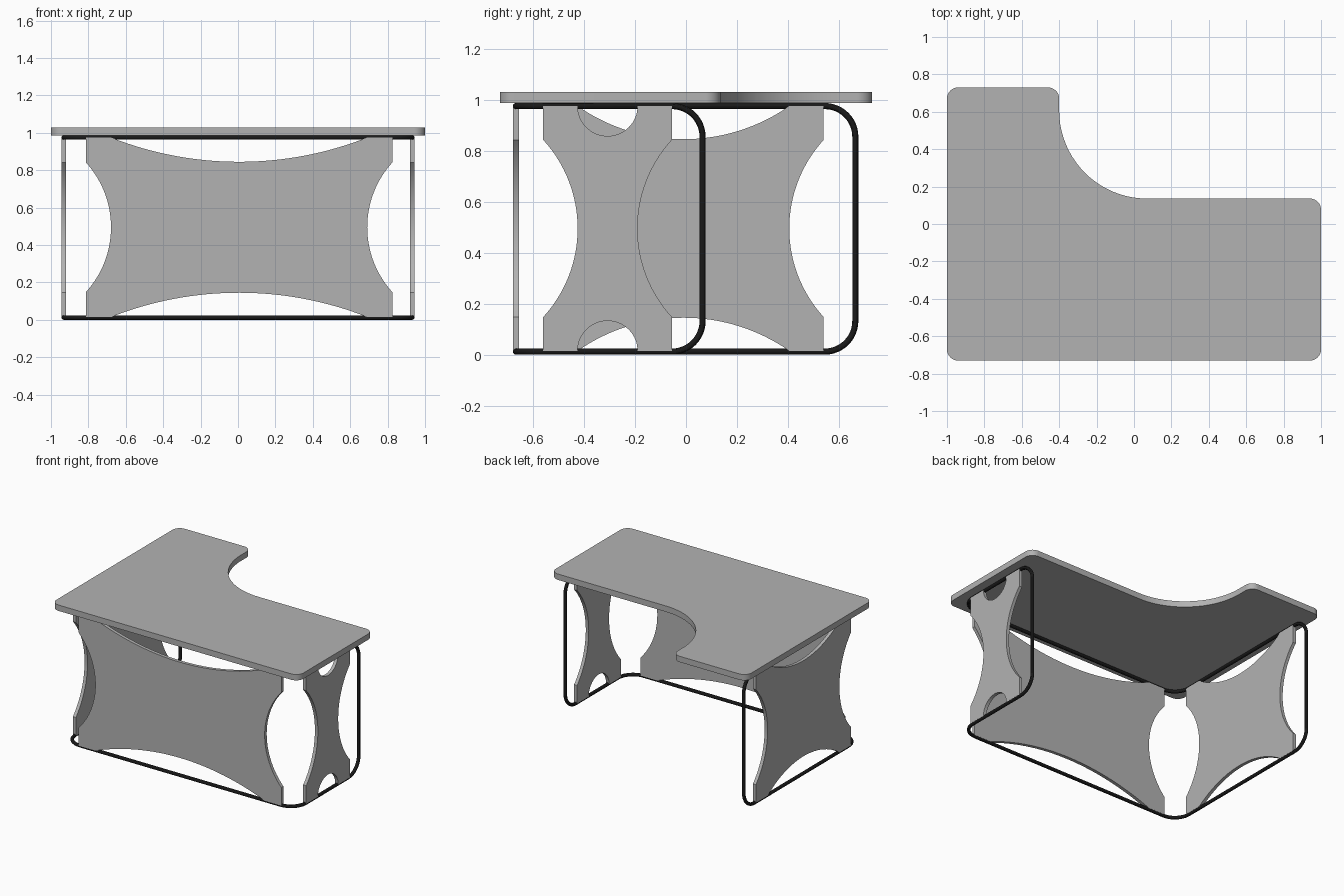
import bpy, bmesh, math
from mathutils import Vector, Matrix

cube = bpy.data.objects.get("Cube")
if cube:
    bpy.data.objects.remove(cube, do_unlink=True)


def material(name, value):
    m = bpy.data.materials.new(name)
    m.use_nodes = True
    color = (value, value, value, 1)
    m.diffuse_color = color
    m.node_tree.nodes["Principled BSDF"].inputs["Base Color"].default_value = color
    return m


GREY = material("light grey board", 0.45)
BLACK = material("black steel", 0.01)


def fillet(corners, steps=10):
    """Round the right-angled corners of a closed path of (point, radius)."""
    path, n = [], len(corners)
    for i, (p, r) in enumerate(corners):
        p = Vector(p)
        a = (Vector(corners[i - 1][0]) - p).normalized()
        b = (Vector(corners[(i + 1) % n][0]) - p).normalized()
        for k in range(steps + 1):
            t = math.pi / 2 * k / steps
            path.append(p + r * (a + b - b * math.cos(t) - a * math.sin(t)))
    return path


def bow(start, end, sag, steps=32):
    """Circular arc from start to end, bulging to the left of travel."""
    start, end = Vector(start), Vector(end)
    half = (end - start) / 2
    c = half.length
    along, side = half.normalized(), Vector((-half.y, half.x)).normalized()
    r = (c * c + sag * sag) / (2 * sag)
    reach = math.asin(min(1, c / r))
    centre = (start + end) / 2 + side * (sag - r)
    return [centre + r * (along * math.sin(t) + side * math.cos(t))
            for t in (reach * (2 * k / steps - 1) for k in range(steps + 1))]


def finish(obj, mat):
    obj.data.materials.clear()
    obj.data.materials.append(mat)
    bpy.ops.object.select_all(action="DESELECT")
    obj.select_set(True)
    bpy.context.view_layer.objects.active = obj
    bpy.ops.object.shade_smooth_by_angle(angle=math.radians(30))


def slab(name, outline, thickness, matrix):
    """Board with a flat outline, extruded to both sides of its middle plane."""
    bm = bmesh.new()
    face = bm.faces.new([bm.verts.new((p[0], p[1], -thickness / 2)) for p in outline])
    ext = bmesh.ops.extrude_face_region(bm, geom=[face])
    bmesh.ops.translate(bm, vec=(0, 0, thickness),
                        verts=[g for g in ext["geom"] if isinstance(g, bmesh.types.BMVert)])
    bmesh.ops.recalc_face_normals(bm, faces=bm.faces)
    mesh = bpy.data.meshes.new(name)
    bm.to_mesh(mesh)
    bm.free()
    obj = bpy.data.objects.new(name, mesh)
    bpy.context.collection.objects.link(obj)
    obj.matrix_world = matrix
    finish(obj, GREY)


# L-shaped desktop with rounded corners and a large inner sweep
R = 0.06
top = fillet([((-1, -0.73), R), ((1, -0.73), R), ((1, 0.136), R),
              ((-0.4, 0.136), 0.47), ((-0.4, 0.73), R), ((-1, 0.73), R)], 20)
slab("desktop", top, 0.043, Matrix.Translation((0, 0, 1.008)))

# Steel tube frame: one closed loop around three sides
X, Y, LOW, HIGH, TUBE = 0.932, -0.667, 0.012, 0.975, 0.012
SHORT, LONG = 0.065, 0.664
loop = [(-X, Y, LOW), (X, Y, LOW), (X, SHORT, LOW), (X, SHORT, HIGH),
        (X, Y, HIGH), (-X, Y, HIGH), (-X, LONG, HIGH), (-X, LONG, LOW)]
curve = bpy.data.curves.new("tube_frame", "CURVE")
curve.dimensions = "3D"
curve.bevel_depth = TUBE
curve.bevel_resolution = 4
points = fillet([(p, 0.12) for p in loop], 12)
spline = curve.splines.new("POLY")
spline.points.add(len(points) - 1)
for sp, p in zip(spline.points, points):
    sp.co = (*p, 1)
spline.use_cyclic_u = True
frame = bpy.data.objects.new("tube_frame", curve)
bpy.context.collection.objects.link(frame)
bpy.ops.object.select_all(action="DESELECT")
frame.select_set(True)
bpy.context.view_layer.objects.active = frame
bpy.ops.object.convert(target="MESH")
finish(bpy.context.object, BLACK)


# Privacy panels with concave bows on all four edges
def panel(name, half, centre, turn):
    h, notch, inset = 0.48, 0.3475, 0.135
    u = half - inset
    quarter = [(half, -h), *bow((half, -notch), (half, notch), inset), (half, h),
               *bow((u, h), (-u, h), min(0.13, u))]
    # The other half is the same outline rotated by half a turn
    outline = quarter + [(-p[0], -p[1]) for p in quarter]
    place = (Matrix.Translation(centre) @ Matrix.Rotation(turn, 4, "Z")
             @ Matrix.Rotation(math.pi / 2, 4, "X"))
    slab(name, outline, 2 * TUBE, place)


MID = 0.495
panel("front_panel", 0.82, (0.006, Y, MID), 0)
panel("left_panel", 0.2525, (X, -0.3075, MID), math.pi / 2)
panel("right_panel", 0.55, (-X, -0.01, MID), math.pi / 2)
